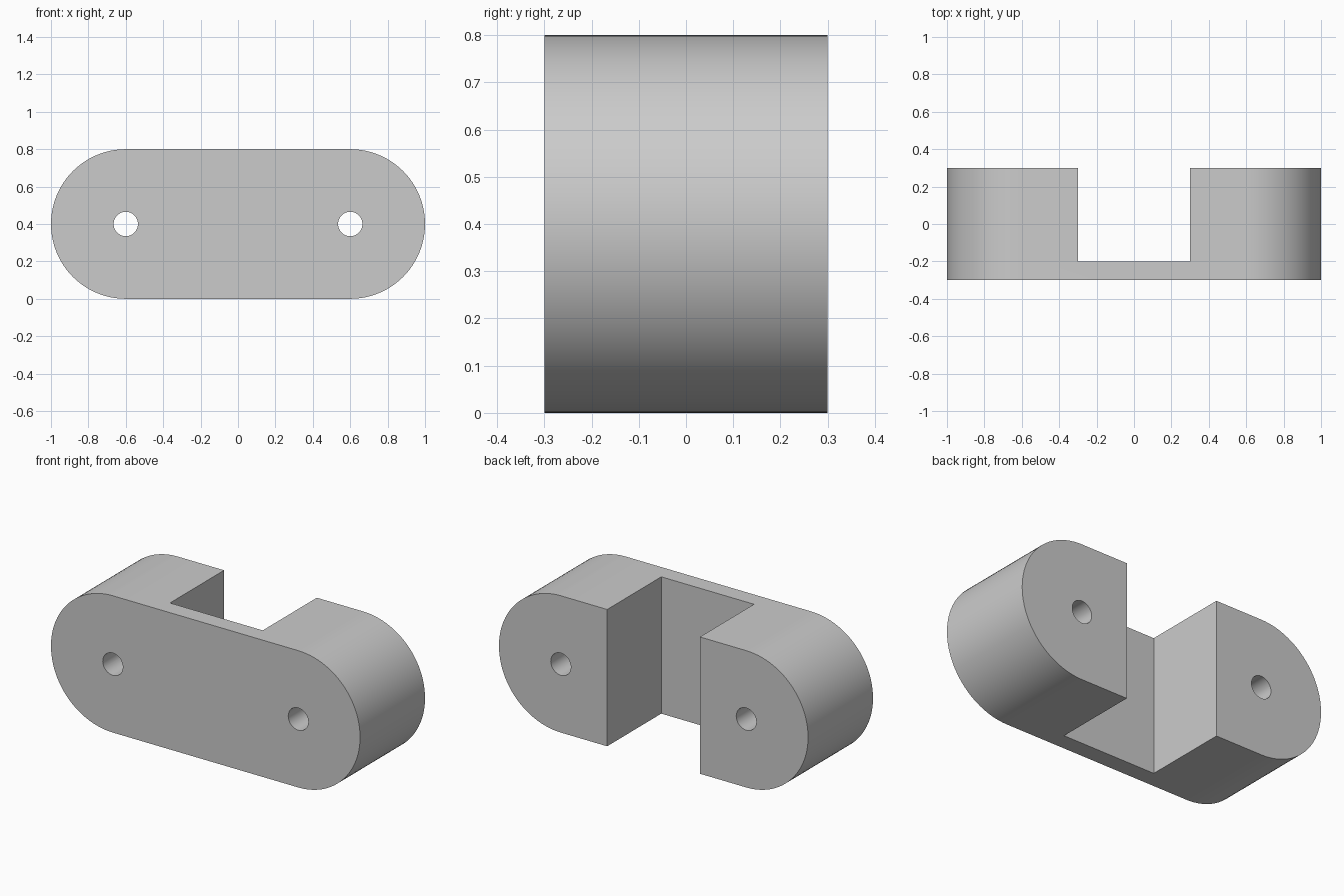
import bpy, bmesh
from math import sin, cos, pi, radians

RADIUS, CENTRE_X, HALF_DEPTH = 0.4, 0.6, 0.3

default = bpy.data.objects.get("Cube")
if default:
    bpy.data.objects.remove(default, do_unlink=True)

grey = bpy.data.materials.new("plain grey")
colour = (0.6, 0.6, 0.6, 1)
grey.diffuse_color = colour
grey.use_nodes = True
grey.node_tree.nodes["Principled BSDF"].inputs["Base Color"].default_value = colour


def arc(cx, radius, start, sweep, steps):
    """Points (x, z) along an arc centred at mid height."""
    angles = [start + sweep * i / steps for i in range(steps + 1)]
    return [(cx + radius * cos(a), RADIUS + radius * sin(a)) for a in angles]


def prism(name, outline, y0, y1):
    """Extrude an x-z outline along y."""
    bm = bmesh.new()
    face = bm.faces.new([bm.verts.new((x, y0, z)) for x, z in outline])
    result = bmesh.ops.extrude_face_region(bm, geom=[face])
    moved = [v for v in result["geom"] if isinstance(v, bmesh.types.BMVert)]
    bmesh.ops.translate(bm, verts=moved, vec=(0, y1 - y0, 0))
    bmesh.ops.recalc_face_normals(bm, faces=bm.faces)
    mesh = bpy.data.meshes.new(name)
    bm.to_mesh(mesh)
    bm.free()
    mesh.materials.append(grey)
    obj = bpy.data.objects.new(name, mesh)
    bpy.context.collection.objects.link(obj)
    return obj


# Rounded block
outline = arc(CENTRE_X, RADIUS, -pi / 2, pi, 48) + arc(-CENTRE_X, RADIUS, pi / 2, pi, 48)
block = prism("bracket_body", outline, -HALF_DEPTH, HALF_DEPTH)

# Rear slot and the two through holes
cutters = [prism("slot_cutter", [(-0.3, -0.1), (0.3, -0.1), (0.3, 0.9), (-0.3, 0.9)], -0.2, 0.5)]
for side, x in (("right", -CENTRE_X), ("left", CENTRE_X)):
    cutters.append(prism(side + "_hole_cutter", arc(x, 0.065, 0, 2 * pi, 48)[:-1], -0.5, 0.5))

bpy.ops.object.select_all(action="DESELECT")
block.select_set(True)
bpy.context.view_layer.objects.active = block
for cutter in cutters:
    cutter.hide_render = True
    cut = block.modifiers.new(cutter.name, "BOOLEAN")
    cut.operation = "DIFFERENCE"
    cut.solver = "EXACT"
    cut.object = cutter
    bpy.ops.object.modifier_apply(modifier=cut.name)
    bpy.data.objects.remove(cutter, do_unlink=True)

bpy.ops.object.shade_smooth_by_angle(angle=radians(30))
